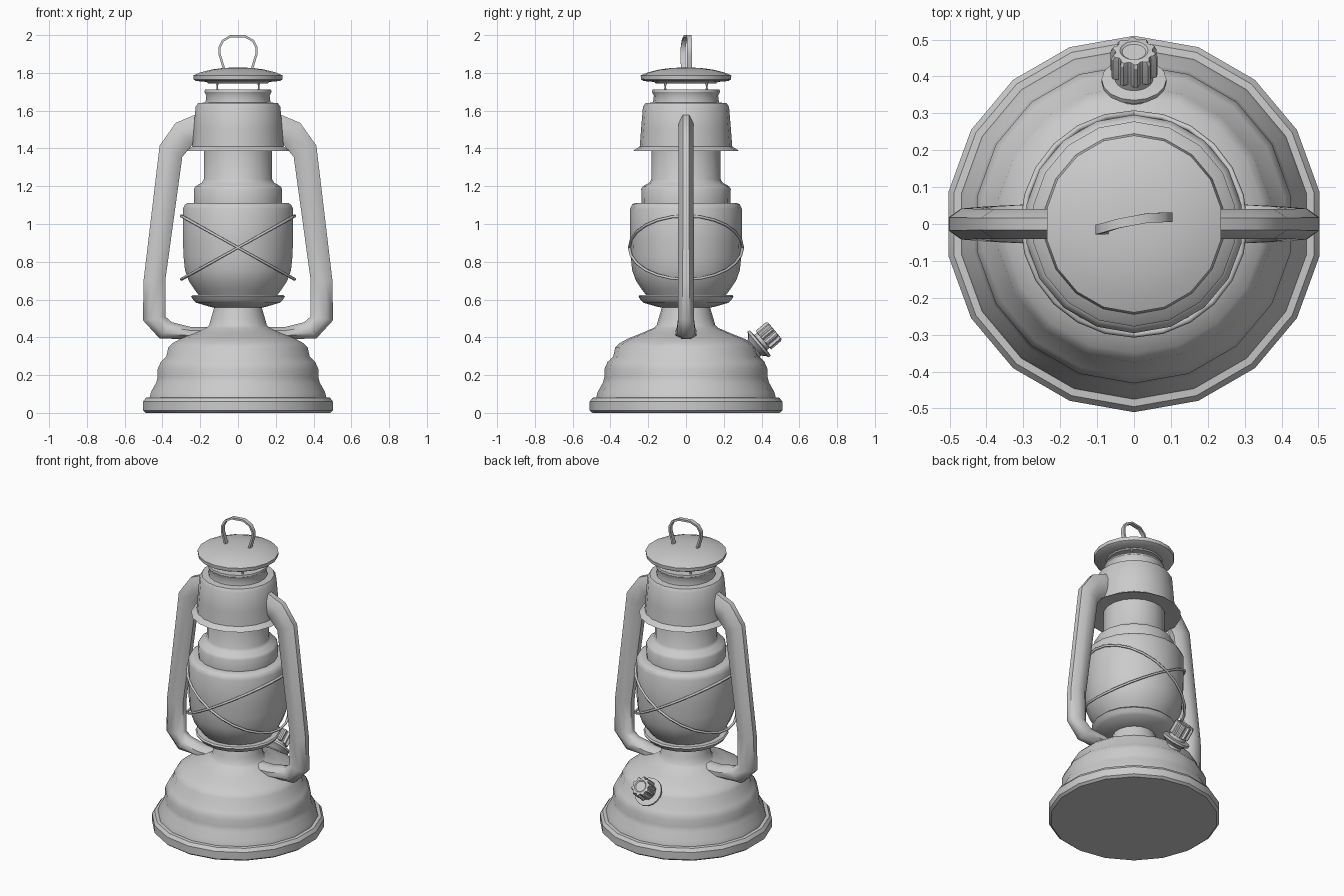
import bpy, bmesh
from math import sin, cos, pi, radians
from mathutils import Vector, Matrix

if "Cube" in bpy.data.objects:
    bpy.data.objects.remove(bpy.data.objects["Cube"])

SIDES = 18


def loft(name, rings, closed=False, angle=35):
    """Skin a list of equal-length point rings; cap the ends unless closed."""
    bm = bmesh.new()
    vs = [[bm.verts.new(p) for p in r] for r in rings]
    n = len(rings[0])
    for i in range(len(vs) if closed else len(vs) - 1):
        a, b = vs[i], vs[(i + 1) % len(vs)]
        for j in range(n):
            k = (j + 1) % n
            bm.faces.new((a[j], a[k], b[k], b[j]))
    if not closed:
        bm.faces.new(vs[0][::-1])
        bm.faces.new(vs[-1])
    bmesh.ops.recalc_face_normals(bm, faces=bm.faces)
    me = bpy.data.meshes.new(name)
    bm.to_mesh(me)
    bm.free()
    ob = bpy.data.objects.new(name, me)
    bpy.context.collection.objects.link(ob)
    bpy.ops.object.select_all(action='DESELECT')
    ob.select_set(True)
    bpy.context.view_layer.objects.active = ob
    bpy.ops.object.shade_smooth_by_angle(angle=radians(angle))
    return ob


def circle(r, z, n=SIDES):
    return [Vector((r * cos(pi / 2 + 2 * pi * i / n), r * sin(pi / 2 + 2 * pi * i / n), z))
            for i in range(n)]


def lathe(name, profile, n=SIDES, matrix=Matrix()):
    return loft(name, [[matrix @ p for p in circle(r, z, n)] for r, z in profile])


# Fuel tank with rolled foot, stepped shoulder and neck
lathe("fuel_tank", [
    (.495, 0), (.51, .012), (.51, .06), (.495, .08), (.475, .082), (.468, .11), (.44, .16),
    (.432, .19), (.432, .232), (.415, .27), (.385, .30), (.375, .345), (.35, .37),
    (.31, .392), (.24, .42), (.17, .45), (.155, .465), (.145, .50), (.13, .55), (.125, .57)])

# Burner cup under the glass
lathe("burner_plate", [
    (.12, .555), (.155, .563), (.225, .583), (.238, .595), (.252, .615), (.245, .624), (.20, .622)])

# Glass globe
lathe("glass_globe", [
    (.205, .615), (.235, .655), (.265, .70), (.285, .755), (.293, .83), (.296, .92),
    (.296, 1.08), (.285, 1.103), (.27, 1.112), (.23, 1.112)])

# Collar and chimney
lathe("chimney_collar", [
    (.235, 1.10), (.237, 1.185), (.228, 1.20), (.195, 1.218), (.184, 1.235), (.182, 1.42)])

# Hood with flared skirt and vent neck
lathe("hood", [
    (.18, 1.395), (.278, 1.387), (.272, 1.393), (.245, 1.41), (.238, 1.50), (.228, 1.62),
    (.215, 1.64), (.175, 1.643), (.17, 1.68), (.18, 1.70), (.178, 1.712), (.16, 1.712)])

# Top cap and its four small posts
lathe("top_cap", [
    (.16, 1.745), (.168, 1.752), (.225, 1.757), (.238, 1.765), (.24, 1.787), (.20, 1.803),
    (.14, 1.818), (.08, 1.826), (.03, 1.828)])
for i in range(4):
    a = pi / 4 + i * pi / 2
    lathe("cap_post", [(.01, 1.705), (.005, 1.718), (.005, 1.732), (.01, 1.75)], 6,
          Matrix.Translation((.155 * cos(a), .155 * sin(a), 0)))

# Hollow side tubes: outer x,z / inner x,z / half depth
stations = [
    (.20, 1.59, .20, 1.43, .040), (.33, 1.535, .245, 1.415, .040),
    (.415, 1.415, .295, 1.355, .040), (.50, .70, .385, .70, .042),
    (.503, .49, .385, .51, .042), (.415, .394, .35, .48, .048),
    (.25, .39, .25, .455, .055), (.13, .39, .14, .455, .055)]
for side, label in ((-1, "left"), (1, "right")):
    rings = []
    for ox, oz, ix, iz, d in stations:
        ring = []
        for k in range(8):
            a = pi / 8 + k * pi / 4
            t = .5 + .5 * cos(a) / cos(pi / 8)
            ring.append(Vector((side * (ix + (ox - ix) * t), d * sin(a) / cos(pi / 8),
                                iz + (oz - iz) * t)))
        rings.append(ring)
    loft(label + "_side_tube", rings, angle=50)

# Two tilted guard wires crossing in front of the globe
for tilt in (-1, 1):
    rings = []
    for i in range(24):
        a = 2 * pi * i / 24
        rings.append([Vector(((.3 + .008 * cos(b)) * cos(a), (.3 + .008 * cos(b)) * sin(a),
                              .875 + tilt * .168 * cos(a) + .008 * sin(b)))
                      for b in (k * pi / 3 for k in range(6))])
    loft("guard_wire", rings, closed=True, angle=70)

# Flat ribbon carrying loop, slightly twisted
path = [(-.072, -.014, 1.815), (-.098, -.016, 1.90), (-.098, -.015, 1.935), (-.08, -.01, 1.97),
        (-.04, .002, 1.994), (.035, .016, 1.994), (.08, .018, 1.97), (.098, .018, 1.935),
        (.098, .018, 1.90), (.072, .018, 1.815)]
pts = [Vector(p) for p in path]
rings = []
for i, p in enumerate(pts):
    d = pts[min(i + 1, len(pts) - 1)] - pts[max(i - 1, 0)]
    out = Vector((-d.z, 0, d.x)).normalized() * .006
    wide = Vector((0, .013, 0))
    rings.append([p + out + wide, p + out - wide, p - out - wide, p - out + wide])
loft("carry_loop", rings, angle=50)

# Filler neck and ribbed knob, leaning out of the back shoulder
frame = Matrix.Translation((0, .386, .365)) @ Matrix.Rotation(radians(-50), 4, 'X')
lathe("filler_neck", [
    (.075, -.10), (.055, -.05), (.055, -.03), (.075, -.012), (.088, -.005), (.088, .008),
    (.05, .012)], 16, frame)
rings = []
for r, z, groove in ((.052, .005, 0), (.052, .03, 0), (.064, .032, .012), (.064, .098, .012),
                     (.058, .108, .008), (.038, .11, 0), (.032, .105, 0)):
    rings.append([])
    for k, p in enumerate(circle(1, 0, 40)):
        q = r - (groove if k % 4 > 1 else 0)
        rings[-1].append(frame @ Vector((p.x * q, p.y * q, z)))
loft("filler_knob", rings, angle=30)
